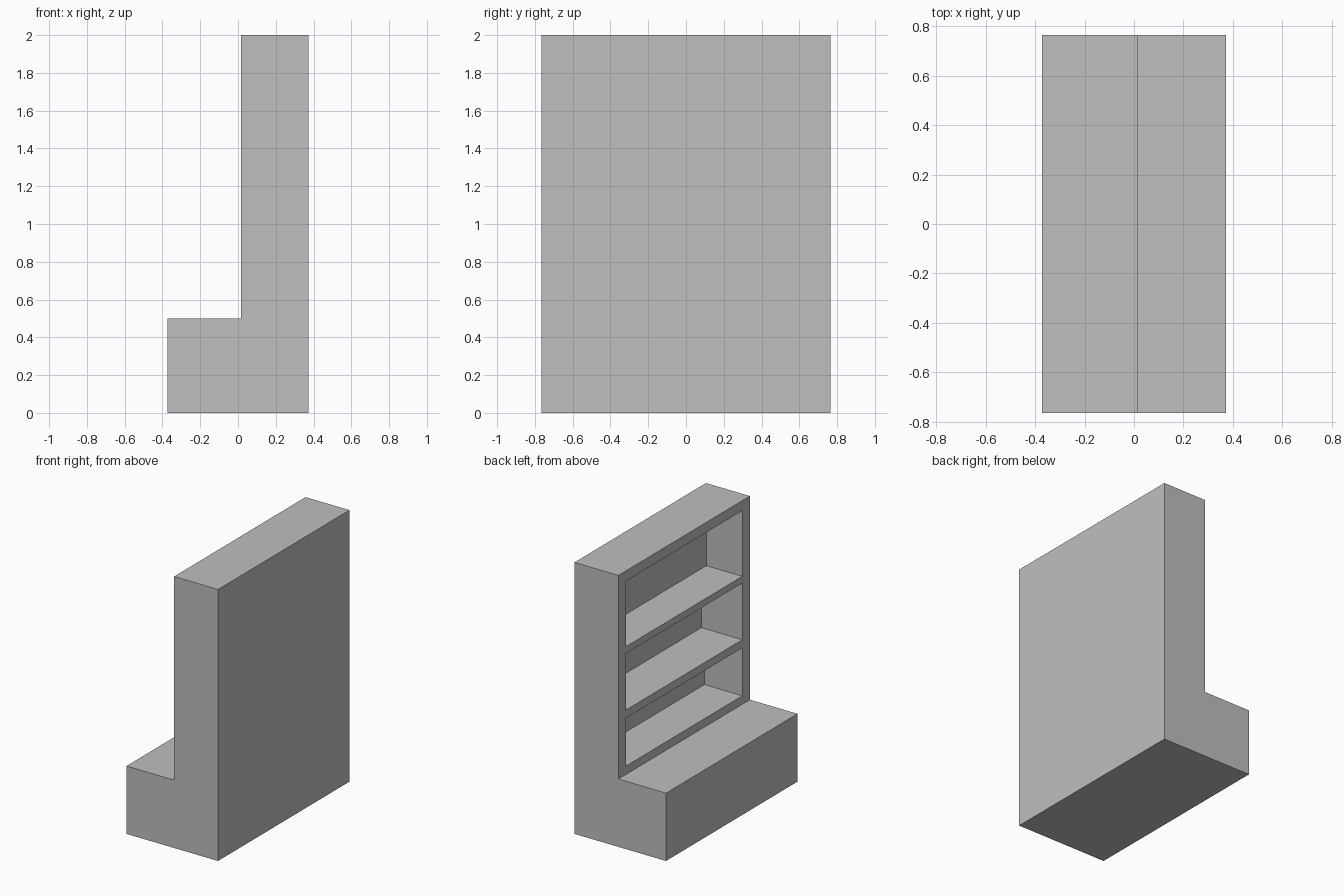
import bpy
import bmesh

cube = bpy.data.objects.get("Cube")
if cube:
    bpy.data.objects.remove(cube, do_unlink=True)

grey = bpy.data.materials.new("plain grey")
grey.use_nodes = True
color = (0.52, 0.52, 0.52, 1)
grey.diffuse_color = color
grey.node_tree.nodes["Principled BSDF"].inputs["Base Color"].default_value = color

HALF_X, HALF_Y = 0.373, 0.765
FACE_X = 0.015            # open face of the shelf unit
STEP_Z, TOP_Z = 0.5, 2.0
SIDE = 0.088              # thickness of the side walls


def prism(name, profile, half_y):
    """Extrude an x-z outline along y, centred on y = 0."""
    bm = bmesh.new()
    face = bm.faces.new([bm.verts.new((x, -half_y, z)) for x, z in profile])
    new = bmesh.ops.extrude_face_region(bm, geom=[face])["geom"]
    moved = [v for v in new if isinstance(v, bmesh.types.BMVert)]
    bmesh.ops.translate(bm, verts=moved, vec=(0, 2 * half_y, 0))
    bmesh.ops.recalc_face_normals(bm, faces=bm.faces)
    mesh = bpy.data.meshes.new(name)
    bm.to_mesh(mesh)
    bm.free()
    mesh.materials.append(grey)
    obj = bpy.data.objects.new(name, mesh)
    bpy.context.collection.objects.link(obj)
    return obj


# Body: low bench in front of a tall shelf unit
body = prism("shelf_unit", [
    (-HALF_X, 0), (HALF_X, 0), (HALF_X, TOP_Z),
    (FACE_X, TOP_Z), (FACE_X, STEP_Z), (-HALF_X, STEP_Z)], HALF_Y)

# Shelf bays: floor height, ceiling height, back wall position
bays = [(0.562, 0.915, 0.324), (0.975, 1.392, 0.348), (1.442, 1.925, 0.308)]
cutters = []
for low, high, back in bays:
    front = FACE_X - 0.1
    cutter = prism("bay_cutter", [
        (front, low), (back, low), (back, high), (front, high)], HALF_Y - SIDE)
    cutter.hide_render = True
    cutters.append(cutter)
    cut = body.modifiers.new("bay", "BOOLEAN")
    cut.operation = "DIFFERENCE"
    cut.solver = "EXACT"
    cut.object = cutter

# Apply the cuts and remove the cutters
bpy.context.view_layer.update()
evaluated = body.evaluated_get(bpy.context.evaluated_depsgraph_get())
result = bpy.data.meshes.new_from_object(evaluated)
body.modifiers.clear()
body.data = result
for cutter in cutters:
    bpy.data.objects.remove(cutter, do_unlink=True)
